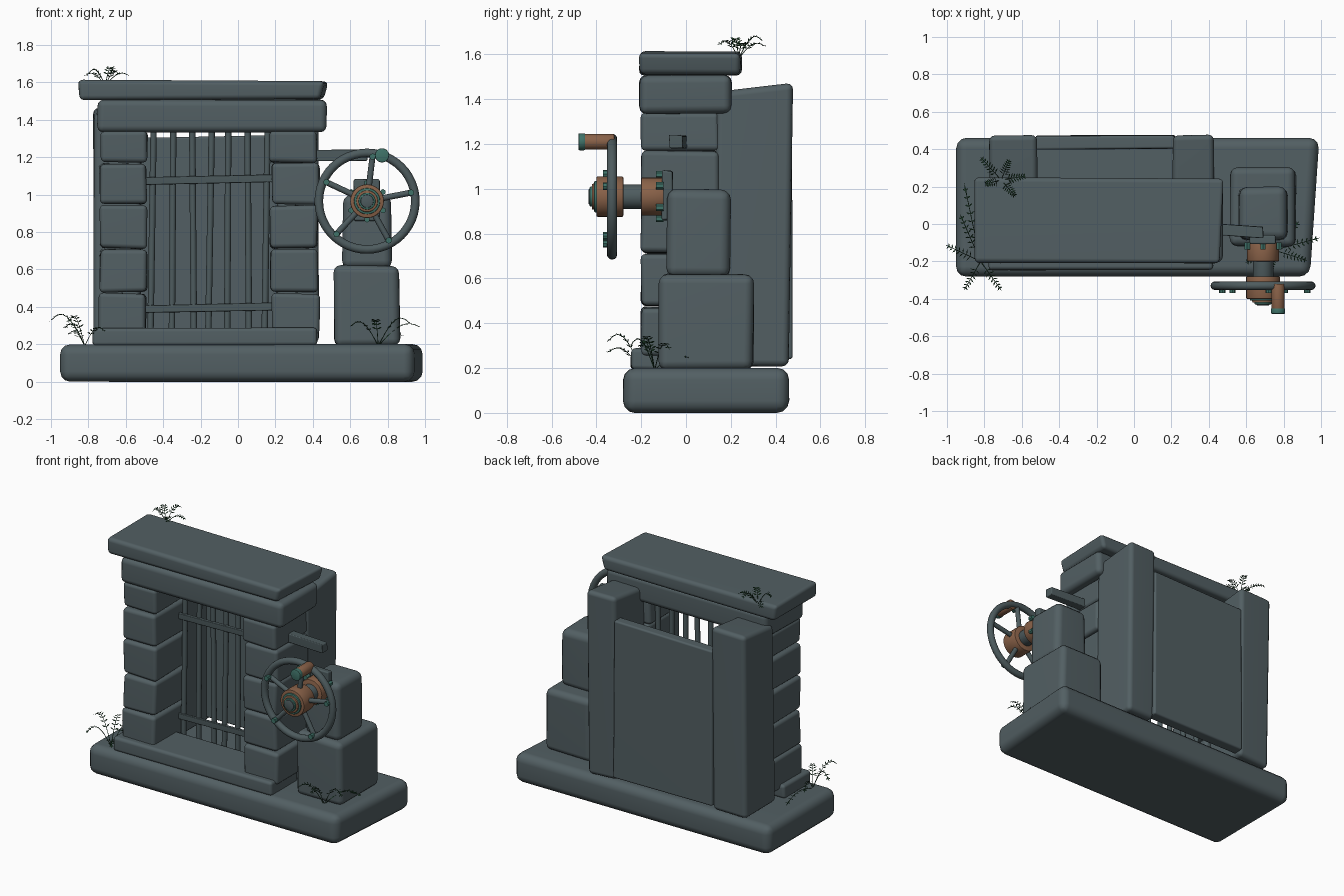
import bpy, bmesh, math, random
from mathutils import Vector, Matrix

random.seed(4)
if "Cube" in bpy.data.objects:
    bpy.data.objects.remove(bpy.data.objects["Cube"], do_unlink=True)


def material(name, rgb):
    m = bpy.data.materials.new(name)
    m.use_nodes = True
    m.diffuse_color = (*rgb, 1)
    for n in m.node_tree.nodes:
        if n.type == 'BSDF_PRINCIPLED':
            n.inputs["Base Color"].default_value = (*rgb, 1)
    return m


STONE = material("slate stone", (0.085, 0.115, 0.125))
METAL = material("dark metal", (0.075, 0.105, 0.112))
COPPER = material("copper", (0.25, 0.12, 0.065))
TEAL = material("verdigris", (0.05, 0.17, 0.14))
LEAF = material("fern green", (0.012, 0.05, 0.02))


def finish(name, bm, mat, weighted=False):
    me = bpy.data.meshes.new(name)
    bm.to_mesh(me)
    bm.free()
    me.materials.append(mat)
    me.shade_smooth()
    me.set_sharp_from_angle(angle=math.radians(40))
    ob = bpy.data.objects.new(name, me)
    bpy.context.scene.collection.objects.link(ob)
    if weighted:
        ob.modifiers.new("weighted_normals", 'WEIGHTED_NORMAL')
    return ob


def block(name, x, y, z, bevel, mat=STONE, jitter=0.005, warp=None):
    """Rounded box between the given ranges, with slightly uneven corners."""
    bm = bmesh.new()
    bmesh.ops.create_cube(bm, size=1)
    for v in bm.verts:
        signs = v.co.copy()
        for i, (lo, hi) in enumerate((x, y, z)):
            v.co[i] = (lo if signs[i] < 0 else hi) + random.uniform(-jitter, jitter)
        if warp:
            v.co += Vector(warp(*signs))
    bmesh.ops.bevel(bm, geom=bm.edges[:], offset=bevel, segments=3,
                    profile=0.5, affect='EDGES')
    return finish(name, bm, mat, True)


def rod(name, a, b, r, mat, sides=24, bevel=0.0):
    """Cylinder from point a to point b."""
    a, b = Vector(a), Vector(b)
    d = b - a
    bm = bmesh.new()
    bmesh.ops.create_cone(bm, cap_ends=True, segments=sides, radius1=r,
                          radius2=r, depth=d.length)
    if bevel:
        rims = [e for e in bm.edges if abs(e.verts[0].co.z - e.verts[1].co.z) < 1e-5]
        bmesh.ops.bevel(bm, geom=rims, offset=bevel, segments=2, profile=0.5,
                        affect='EDGES')
    turn = d.to_track_quat('Z', 'Y').to_matrix().to_4x4()
    bmesh.ops.transform(bm, matrix=Matrix.Translation((a + b) / 2) @ turn, verts=bm.verts)
    return finish(name, bm, mat)


# Base slab, sill, lintel and roof slab
block("base_slab", (-0.95, 0.99), (-0.28, 0.46), (0, 0.2), 0.055, jitter=0.002,
      warp=lambda x, y, z: (-0.05 if x > 0 and y < 0 else 0, 0, 0))
block("sill", (-0.78, 0.42), (-0.245, 0.05), (0.19, 0.29), 0.02)
block("lintel", (-0.75, 0.475), (-0.21, 0.205), (1.335, 1.51), 0.035)
block("roof_slab", (-0.85, 0.46), (-0.21, 0.245), (1.51, 1.61), 0.025,
      warp=lambda x, y, z: ((0.02 * z + 0.02 * y) if x > 0 else -0.012 * z, 0, 0))

# Stacked side blocks and rear piers
levels = (0.25, 0.475, 0.71, 0.945, 1.17, 1.34)
for side, lo, hi in (("right", -0.735, -0.485), ("left", 0.175, 0.43)):
    for i in range(5):
        s = random.uniform(-0.008, 0.008)
        block(f"{side}_pillar_block_{i + 1}", (lo + s, hi + s), (-0.2, 0.15),
              (levels[i] + 0.003, levels[i + 1] - 0.003), 0.024)
for side, lo, hi in (("right", -0.77, -0.52), ("left", 0.21, 0.43)):
    block(f"{side}_rear_pier", (lo, hi), (0.13, 0.465), (0.21, 1.45), 0.03,
          warp=lambda x, y, z: (0, 0.02 * z, 0.04 * y if z > 0 else 0))
block("rear_wall", (-0.53, 0.22), (0.4, 0.472), (0.24, 1.31), 0.012,
      warp=lambda x, y, z: (0, 0, 0.02 * x if z > 0 else 0))

# Gate bars
for i, x in enumerate((-0.46, -0.35, -0.24, -0.15, -0.055, 0.055, 0.15)):
    lean = random.uniform(-0.012, 0.012)
    rod(f"gate_bar_{i + 1}", (x - lean, 0.08, 0.22), (x + lean, 0.08, 1.35),
        0.017, METAL, 10)
for name, z in (("lower_gate_rail", 0.395), ("upper_gate_rail", 1.08)):
    block(name, (-0.5, 0.19), (0.055, 0.075), (z - 0.02, z + 0.02), 0.005, METAL,
          jitter=0.002, warp=lambda x, y, z: (0, 0, 0.015 * x))

# Winch pedestal and side beam
block("pedestal_lower", (0.515, 0.865), (-0.12, 0.3), (0.19, 0.62), 0.04)
block("pedestal_upper", (0.56, 0.82), (-0.085, 0.2), (0.6, 1.0), 0.045)
block("side_beam", (0.4, 0.69), (-0.065, -0.005), (1.18, 1.24), 0.006, METAL,
      jitter=0.002, warp=lambda x, y, z: (0, -0.02 * x, 0))

# Axle assembly, stacked along y
CX, CZ = 0.69, 0.965
block("bearing_plate", (CX - 0.07, CX + 0.07), (-0.11, -0.055), (0.86, 1.08), 0.01, METAL)
for name, y0, y1, r, mat in (
        ("bearing_flange", -0.2, -0.1, 0.085, COPPER),
        ("axle", -0.3, -0.06, 0.055, METAL),
        ("wheel_hub", -0.4, -0.28, 0.09, COPPER),
        ("hub_ring", -0.41, -0.39, 0.07, TEAL),
        ("hub_collar", -0.42, -0.4, 0.058, COPPER),
        ("hub_washer", -0.43, -0.41, 0.045, TEAL),
        ("axle_end", -0.435, -0.42, 0.035, METAL)):
    rod(name, (CX, y0, CZ), (CX, y1, CZ), r, mat, 32, 0.005)
for i in range(6):
    a = math.tau * (i + 0.5) / 6
    x, z = CX + 0.098 * math.cos(a), CZ + 0.098 * math.sin(a)
    rod(f"flange_bolt_{i + 1}", (x, -0.135, z), (x, -0.1, z), 0.016, TEAL, 6)

# Hand wheel with five spokes and a crank handle
WY = -0.33
bpy.ops.mesh.primitive_torus_add(major_radius=0.258, minor_radius=0.023,
                                 major_segments=48, minor_segments=12,
                                 location=(CX, WY, CZ), rotation=(math.pi / 2, 0, 0))
rim = bpy.context.object
rim.name = "wheel_rim"
rim.data.materials.append(METAL)
rim.data.shade_smooth()
for i in range(5):
    a = math.radians(11 + 72 * i)
    d = Vector((math.cos(a), 0, math.sin(a)))
    c = Vector((CX, WY, CZ))
    rod(f"spoke_{i + 1}", c + d * 0.07, c + d * 0.255, 0.016, METAL, 12)
    p = c + d * 0.24
    rod(f"spoke_bolt_{i + 1}", p + Vector((0, -0.04, 0)), p, 0.017, TEAL, 8)
HX, HZ = 0.77, 1.21
rod("crank_handle", (HX, -0.455, HZ), (HX, -0.32, HZ), 0.035, COPPER, 24, 0.005)
rod("crank_cap", (HX, -0.48, HZ), (HX, -0.45, HZ), 0.038, TEAL, 24, 0.005)


def fern(name, root, fronds):
    """Arching fronds, each given by its tip offset, with paired leaflets."""
    bm = bmesh.new()
    root = Vector(root)
    steps = 9

    def strip(a, b, w):
        mid = (a + b) / 2
        bm.faces.new([bm.verts.new(p) for p in (a, mid + w, b, mid - w)])

    for tip in fronds:
        tip = Vector(tip)
        flat = Vector((tip.x, tip.y, 0))
        side = flat.cross(Vector((0, 0, 1))).normalized()
        pts = []
        for k in range(steps + 1):
            t = k / steps
            pts.append(root + flat * t + Vector((0, 0, tip.z * math.sin(t * 2.1))))
        for k in range(steps):
            a, b = pts[k], pts[k + 1]
            along = (b - a).normalized()
            for w in (side, along.cross(side)):
                w = w * 0.002
                bm.faces.new([bm.verts.new(p) for p in (a - w, a + w, b + w, b - w)])
            if k < 2:
                continue
            size = 0.034 * (1 - 0.6 * k / steps)
            for s in (-1, 1):
                strip(b, b + side * s * size + along * size * 0.5, along * 0.005)
        strip(pts[-2], pts[-1] + (pts[-1] - pts[-2]), side * 0.004)
    return finish(name, bm, LEAF)


# Ferns on the base and roof
fern("fern_right_front", (-0.82, -0.2, 0.19),
     ((-0.17, 0.08, 0.17), (-0.08, -0.14, 0.16), (0.1, -0.14, 0.1),
      (-0.1, 0.23, 0.12), (-0.08, 0.38, 0.08)))
fern("fern_left_front", (0.75, -0.14, 0.19),
     ((0.22, 0.06, 0.12), (0.16, -0.05, 0.15), (-0.14, -0.06, 0.13),
      (0.12, 0.14, 0.07), (-0.02, -0.1, 0.14)))
fern("fern_roof", (-0.71, 0.235, 1.58),
     ((-0.1, 0.11, 0.07), (0.04, 0.1, 0.1), (0.12, 0.02, 0.07),
      (0.07, -0.08, 0.08), (-0.08, -0.02, 0.09)))
